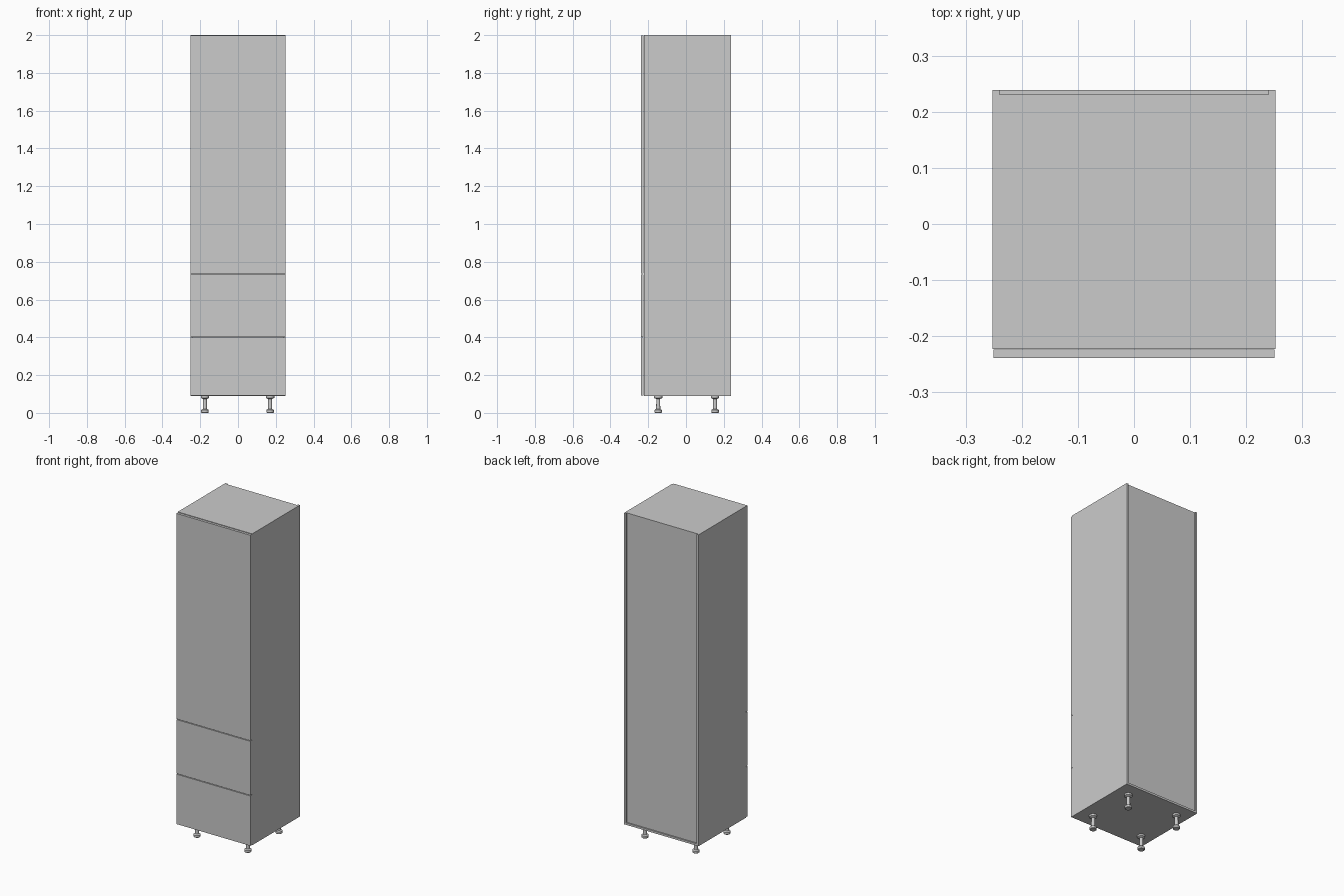
import bpy, bmesh, math

if "Cube" in bpy.data.objects:
    bpy.data.objects.remove(bpy.data.objects["Cube"])

W, YF, YB = 0.2525, -0.239, 0.239     # half width, front, back
FACE = -0.223                          # front edge of the carcass
Z0, Z1, T = 0.09, 2.0, 0.0125          # carcass bottom, top, board thickness
BACK = 0.231                           # recessed back face


def finish(name, bm):
    bmesh.ops.recalc_face_normals(bm, faces=bm.faces)
    mesh = bpy.data.meshes.new(name)
    bm.to_mesh(mesh)
    bm.free()
    obj = bpy.data.objects.new(name, mesh)
    bpy.context.collection.objects.link(obj)
    return obj


def box(name, x0, x1, y0, y1, z0, z1):
    bm = bmesh.new()
    bmesh.ops.create_cube(bm, size=1)
    for v in bm.verts:
        v.co = ((x0 + x1) / 2 + v.co.x * (x1 - x0),
                (y0 + y1) / 2 + v.co.y * (y1 - y0),
                (z0 + z1) / 2 + v.co.z * (z1 - z0))
    return finish(name, bm)


def lathe(name, profile, x, y, n=24):
    bm = bmesh.new()
    rings = [[bm.verts.new((x + r * math.cos(2 * math.pi * i / n),
                            y + r * math.sin(2 * math.pi * i / n), z))
              for i in range(n)] for r, z in profile]
    for a, b in zip(rings, rings[1:]):
        for i in range(n):
            j = (i + 1) % n
            bm.faces.new((a[i], a[j], b[j], b[i]))
    bm.faces.new(rings[0])
    bm.faces.new(rings[-1])
    obj = finish(name, bm)
    bpy.context.view_layer.objects.active = obj
    obj.select_set(True)
    bpy.ops.object.shade_smooth_by_angle(angle=math.radians(35))
    obj.select_set(False)


# Carcass boards
box("left_side", -W, -W + T, FACE, YB, Z0, Z1)
box("right_side", W - T, W, FACE, YB, Z0, Z1)
box("top_board", -W + T, W - T, FACE, BACK, Z1 - T, Z1)
box("bottom_board", -W + T, W - T, FACE, YB, Z0, Z0 + T)
box("back_board", -W + T, W - T, BACK - 0.006, BACK, Z0 + T, Z1 - T)

# Inner shelves
for i, z in enumerate((0.735, 1.05, 1.37, 1.68)):
    box(f"shelf_{i + 1}", -W + T, W - T, FACE + 0.005, BACK - 0.006,
        z - T / 2, z + T / 2)

# Drawer fronts and tall door, separated by narrow gaps
for name, za, zb in (("lower_drawer_front", 0.092, 0.398),
                     ("upper_drawer_front", 0.402, 0.733),
                     ("door", 0.737, 1.997)):
    box(name, -0.2505, 0.2505, YF, FACE - 0.001, za, zb)

# Adjustable feet
foot = [(0.017, 0), (0.02, 0.003), (0.02, 0.015), (0.017, 0.018),
        (0.011, 0.020), (0.010, 0.074), (0.016, 0.076),
        (0.022, 0.079), (0.022, Z0)]
for xn, x in (("left", -0.175), ("right", 0.17)):
    for yn, y in (("front", -0.147), ("back", 0.154)):
        lathe(f"{yn}_{xn}_foot", foot, x, y)
